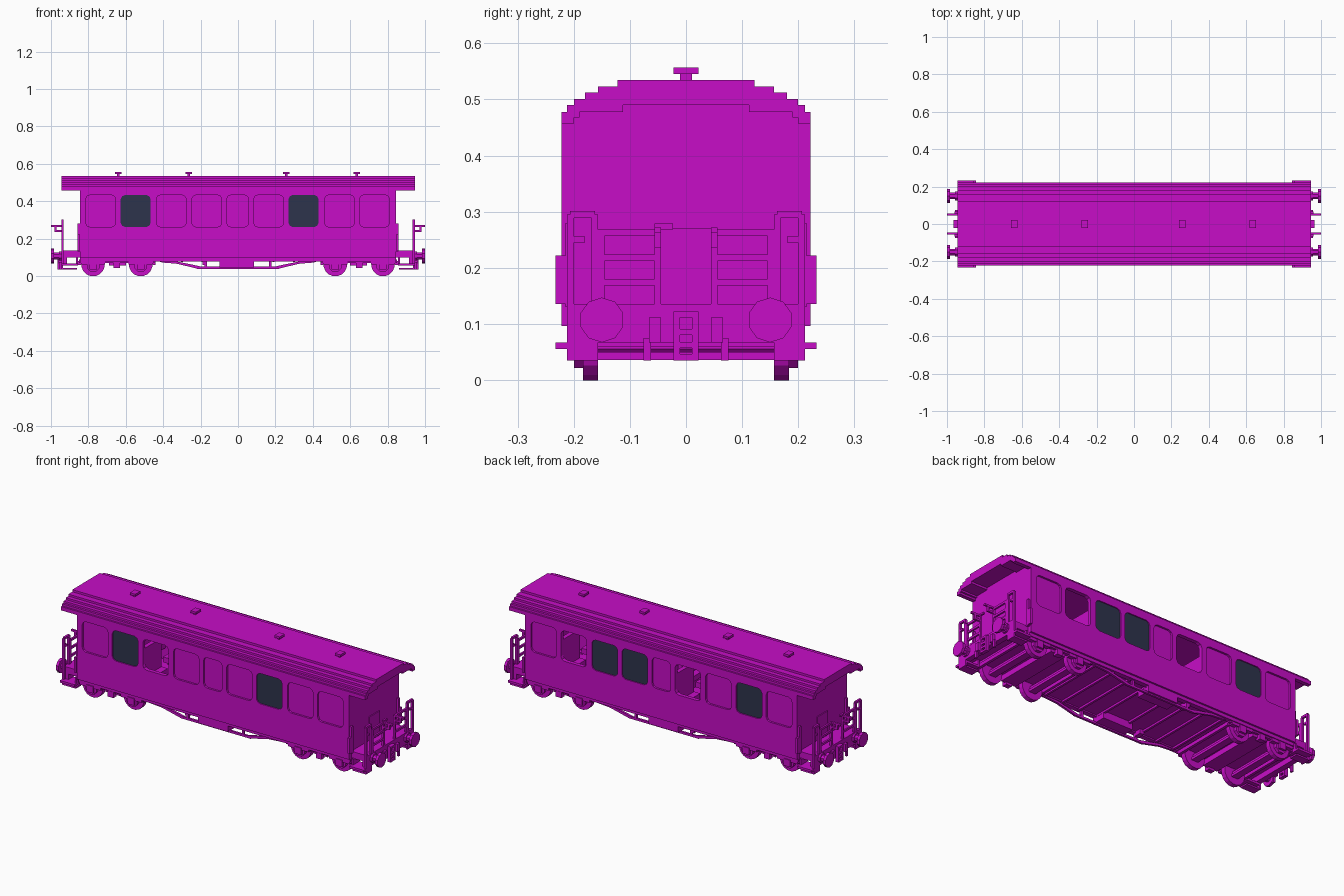
import bpy, bmesh, math
from mathutils import Matrix, Vector

cube = bpy.data.objects.get("Cube")
if cube:
    bpy.data.objects.remove(cube, do_unlink=True)


def material(name, rgb):
    m = bpy.data.materials.new(name)
    m.use_nodes = True
    m.diffuse_color = (*rgb, 1)
    bsdf = m.node_tree.nodes["Principled BSDF"]
    bsdf.inputs["Base Color"].default_value = (*rgb, 1)
    bsdf.inputs["Roughness"].default_value = 0.8
    return m


MAGENTA = material("magenta paint", (0.57, 0.004, 0.57))
GLASS = material("dark glass", (0.027, 0.034, 0.072))


def finish(name, bm, mat=MAGENTA):
    bmesh.ops.recalc_face_normals(bm, faces=bm.faces)
    me = bpy.data.meshes.new(name)
    bm.to_mesh(me)
    bm.free()
    me.materials.append(mat)
    ob = bpy.data.objects.new(name, me)
    bpy.context.collection.objects.link(ob)
    return ob


def add_box(bm, x0, x1, y0, y1, z0, z1):
    mat = Matrix.Translation(((x0 + x1) / 2, (y0 + y1) / 2, (z0 + z1) / 2))
    mat = mat @ Matrix.Diagonal((abs(x1 - x0), abs(y1 - y0), abs(z1 - z0), 1))
    bmesh.ops.create_cube(bm, size=1, matrix=mat)


def boxes(name, specs, mx=False, my=False):
    """One object from boxes, optionally repeated across x and y."""
    bm = bmesh.new()
    for x0, x1, y0, y1, z0, z1 in specs:
        for sx in ((1, -1) if mx else (1,)):
            for sy in ((1, -1) if my else (1,)):
                add_box(bm, sx * x0, sx * x1, sy * y0, sy * y1, z0, z1)
    return finish(name, bm)


def add_prism(bm, pts, offset):
    """Extrude a closed 3D polygon along an offset."""
    f = bm.faces.new([bm.verts.new(p) for p in pts])
    new = bmesh.ops.extrude_face_region(bm, geom=[f])["geom"]
    bmesh.ops.translate(bm, vec=Vector(offset),
                        verts=[v for v in new if isinstance(v, bmesh.types.BMVert)])


def add_disc(bm, centre, radius, length, axis, sides=12):
    rot = Matrix.Rotation(math.pi / 2, 4, 'X' if axis == 'y' else 'Y')
    spin = Matrix.Rotation(math.pi / sides, 4, 'Z')
    bmesh.ops.create_cone(bm, cap_ends=True, segments=sides, radius1=radius, radius2=radius,
                          depth=length, matrix=Matrix.Translation(centre) @ rot @ spin)


# Stepped roof shell
STEP = [(.122, .535), (.157, .523), (.18, .512), (.2, .501), (.212, .49), (.222, .478)]
half = []
for i, (y, z) in enumerate(STEP):
    half.append((y, z))
    if i + 1 < len(STEP):
        half.append((y, STEP[i + 1][1]))
half += [(.222, .457), (.2, .457), (.2, .468), (.19, .468), (.19, .478), (.112, .478), (.112, .49)]
section = half + [(-y, z) for y, z in reversed(half)]
bm = bmesh.new()
add_prism(bm, [(-.945, y, z) for y, z in section], (1.89, 0, 0))
finish("roof", bm)

# Roof vents
vents = []
for x in (-.64, -.263, .258, .635):
    vents += [(x - .006, x + .006, -.011, .011, .533, .546),
              (x - .017, x + .017, -.022, .022, .545, .557)]
boxes("roof_vents", vents)

# Body shell: outer section, hollowed, with window recesses and openings cut in
bm = bmesh.new()
wall = [(.222, .096), (.222, .458), (.2, .469), (.19, .479), (.112, .491)]
add_prism(bm, [(-.845, y, z) for y, z in wall + [(-y, z) for y, z in reversed(wall)]], (1.69, 0, 0))
body = finish("body_shell", bm)

WINDOWS = [(-.814, -.654), (-.627, -.467), (-.437, -.277), (-.247, -.087), (-.06, .057),
           (.084, .244), (.27, .43), (.463, .623), (.65, .81)]
DARK = {-1: (1, 6), 1: (1, 5, 6)}
OPEN = {-1: (2,), 1: (3, 7)}


def window_outline(x0, x1, y, z0=.262, z1=.433, c=.022, k=.007):
    corners = [(x0, z0, 1, 1), (x1, z0, -1, 1), (x1, z1, -1, -1), (x0, z1, 1, -1)]
    pts = []
    for i, (x, z, sx, sz) in enumerate(corners):
        arc = [(x, z + sz * c), (x + sx * k, z + sz * k), (x + sx * c, z)]
        pts += arc if i % 2 == 0 else arc[::-1]
    return [(x, y, z) for x, z in pts]


cut, glass = bmesh.new(), bmesh.new()
add_box(cut, -.823, .823, -.2, .2, .115, .452)
for side in (-1, 1):
    for i, (x0, x1) in enumerate(WINDOWS):
        depth = .06 if i in OPEN[side] else .011
        add_prism(cut, window_outline(x0, x1, side * .24), (0, -side * (.018 + depth), 0))
        if i in DARK[side]:
            add_prism(glass, window_outline(x0, x1, side * .21), (0, side * .006, 0))
cutter = finish("window_cutter", cut)
cutter.hide_render = True
finish("dark_windows", glass, GLASS)
mod = body.modifiers.new("cut", 'BOOLEAN')
mod.operation, mod.solver, mod.object = 'DIFFERENCE', 'EXACT', cutter
mod.use_self = True
bpy.context.view_layer.objects.active = body
bpy.ops.object.modifier_apply(modifier=mod.name)
bpy.data.objects.remove(cutter, do_unlink=True)

# Seats between the windows
seats = []
for a, b in zip(WINDOWS, WINDOWS[1:]):
    x = (a[1] + b[0]) / 2
    seats += [(x - .012, x + .012, .05, .198, .115, .37), (x - .05, x + .05, .05, .198, .18, .21)]
boxes("seats", seats, my=True)

# Underframe with cross members
frame = [(-.845, .845, -.2, .2, .085, .1), (-.845, .845, .185, .212, .078, .1),
         (-.845, .845, -.212, -.185, .078, .1)]
frame += [(x - .006, x + .006, -.2, .2, .074, .09) for x in (-.41, -.3, -.19, -.08, .08, .19, .3, .41)]
boxes("underframe", frame)

# Truss rods and equipment boxes below the floor
bm = bmesh.new()
for s in (-1, 1):
    for m in (-1, 1):
        rod = [(.41, .085), (.41, .072), (.33, .066), (.22, .04), (.2, .04), (.2, .051), (.24, .06), (.33, .078)]
        add_prism(bm, [(m * x, s * .19, z) for x, z in rod], (0, s * .012, 0))
        add_box(bm, m * .165, m * .178, s * .19, s * .202, .045, .09)
    add_box(bm, -.22, .22, s * .19, s * .202, .038, .05)
finish("truss_rods", bm)
boxes("equipment_boxes", [(-.1, .085, .13, .212, .045, .09), (-.19, -.165, .15, .2, .06, .09)], my=True)

# Bogies: wheels, axles and side frames
wheels, bogie = bmesh.new(), []
for c in (.52, .775):
    for m in (-1, 1):
        for s in (-1, 1):
            add_disc(wheels, (m * c, s * .17, .061), .063, .027, 'y', 16)
            add_disc(wheels, (m * c, s * .19, .055), .036, .02, 'y', 8)
        add_disc(wheels, (m * c, 0, .061), .014, .34, 'y', 8)
    for s in (-1, 1):
        bogie += [(c - .02, c + .02, s * .19, s * .212, .036, .075),
                  (c - .065, c + .065, s * .185, s * .207, .062, .08)]
    bogie += [(c - .02, c + .02, -.2, .2, .036, .05)]
for s in (-1, 1):
    bogie += [(.44, .85, s * .185, s * .203, .07, .088), (.63, .665, s * .18, s * .208, .042, .075)]
bogie += [(.6, .69, -.19, .19, .055, .085), (.44, .455, -.19, .19, .06, .08), (.84, .855, -.19, .19, .06, .08)]
finish("wheels", wheels)
boxes("bogie_frames", bogie, mx=True)

# End platforms with buffer beams
boxes("end_platforms", [(.84, .945, -.2, .2, .098, .135), (.915, .945, -.2, .2, .067, .135)], mx=True)

# Steps under the platform corners
boxes("boarding_steps", [(.855, .945, .157, .233, .055, .067), (.935, .945, .157, .212, .035, .1),
                         (.855, .865, .157, .212, .055, .1), (.86, .94, .165, .212, .035, .044)],
      mx=True, my=True)

# Corner handrail loops and grab rails
boxes("handrails", [(.933, .945, .2, .212, .06, .295), (.933, .945, .157, .168, .13, .295),
                    (.933, .945, .162, .207, .289, .301), (.933, .945, .18, .205, .245, .256),
                    (.845, .857, .212, .233, .135, .222), (.845, .857, .2, .215, .13, .28)],
      mx=True, my=True)

# Platform gates
gate = [(.933, .945, .045, .056, .13, .268), (.933, .945, .145, .157, .13, .268)]
gate += [(.934, .944, .05, .15, z, z + .012) for z in (.168, .212, .257)]
boxes("end_gates", gate, mx=True, my=True)

# Gate latch arms reaching outwards
boxes("latch_arms", [(.94, 1.0, .045, .056, .262, .272), (.97, .982, .045, .056, .235, .265),
                     (.945, .975, .045, .056, .235, .245)], mx=True, my=True)
boxes("gate_catches", [(.935, .945, -.056, -.023, .268, .279)], mx=True)

# End doors behind the gates
boxes("end_doors", [(.845, .851, -.045, .045, .135, .27)], mx=True)

# Buffers
bm = bmesh.new()
for m in (-1, 1):
    for s in (-1, 1):
        add_disc(bm, (m * .9925, s * .15, .107), .04, .015, 'x', 10)
        add_disc(bm, (m * .965, s * .15, .107), .019, .05, 'x', 8)
        add_disc(bm, (m * .95, s * .15, .107), .027, .012, 'x', 8)
finish("buffers", bm)

# Chain coupling and hoses
chain = [(.945, .965, s * .011, s * .022, .035, .122) for s in (-1, 1)]
chain += [(.945, .965, -.015, .015, z, z + .011) for z in (.035, .057, .08, .111)]
boxes("coupling_chain", chain, mx=True)
boxes("brake_hoses", [(.945, .96, .045, .066, .067, .111), (.945, .956, .062, .076, .035, .075)],
      mx=True, my=True)
